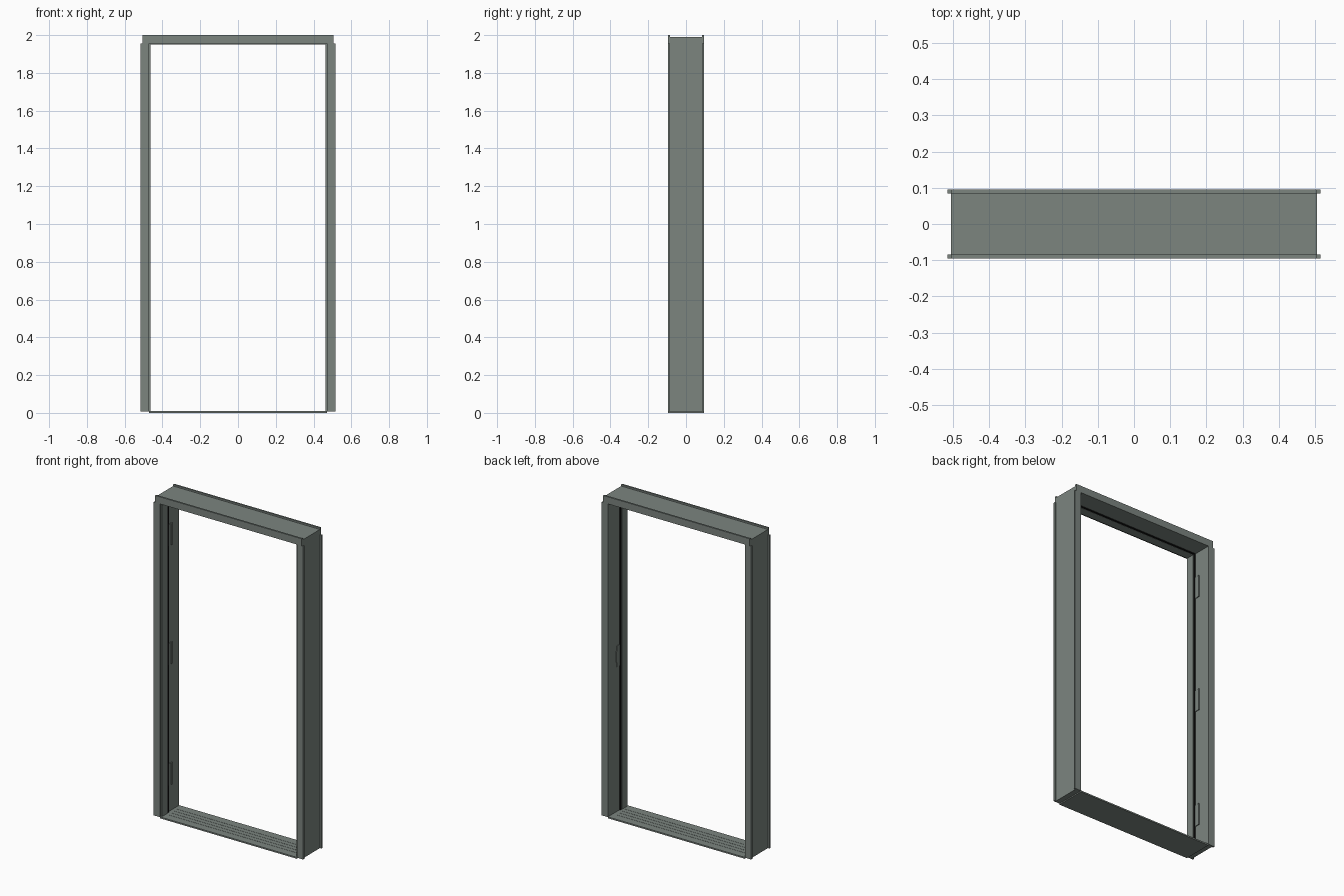
import bpy
import bmesh
from mathutils import Vector

old = bpy.data.objects.get("Cube")
if old:
    bpy.data.objects.remove(old, do_unlink=True)


def make_material(name, rgb):
    mat = bpy.data.materials.new(name)
    mat.use_nodes = True
    mat.diffuse_color = (*rgb, 1)
    mat.node_tree.nodes["Principled BSDF"].inputs["Base Color"].default_value = (*rgb, 1)
    return mat


paint = make_material("grey_green_paint", (0.2, 0.233, 0.213))
rubber = make_material("black_rubber", (0.008, 0.008, 0.008))


def add_object(name, bm, mat):
    bmesh.ops.recalc_face_normals(bm, faces=bm.faces)
    mesh = bpy.data.meshes.new(name)
    bm.to_mesh(mesh)
    bm.free()
    mesh.materials.append(mat)
    obj = bpy.data.objects.new(name, mesh)
    bpy.context.collection.objects.link(obj)


def extrude_profile(name, points, direction):
    bm = bmesh.new()
    face = bm.faces.new([bm.verts.new(p) for p in points])
    made = bmesh.ops.extrude_face_region(bm, geom=[face], use_keep_orig=True)
    moved = [g for g in made["geom"] if isinstance(g, bmesh.types.BMVert)]
    bmesh.ops.translate(bm, verts=moved, vec=Vector(direction))
    add_object(name, bm, paint)


def box(name, low, high, mat=paint):
    bm = bmesh.new()
    bmesh.ops.create_cube(bm, size=1)
    for v in bm.verts:
        v.co = [(a + b) / 2 + c * (b - a) for a, b, c in zip(low, high, v.co)]
    add_object(name, bm, mat)


def side_box(name, side, u0, u1, y0, y1, z0, z1, mat=paint):
    # Box on one jamb, measured outward from the centre line
    x0, x1 = sorted((side * u0, side * u1))
    box(name, (x0, y0, z0), (x1, y1, z1), mat)


# Shared frame section: outward distance and depth (flanges and web)
OUT, WEB, INNER, STOP = 0.515, 0.505, 0.471, 0.463
DEPTH, FLANGE, REBATE, SEAL = 0.095, 0.084, -0.03, -0.018
section = [
    (OUT, -DEPTH), (OUT, -FLANGE), (WEB, -FLANGE), (WEB, FLANGE),
    (OUT, FLANGE), (OUT, DEPTH), (INNER, DEPTH), (INNER, -DEPTH),
]
SILL = 0.007
HEAD = 2.0 - OUT
SOFFIT = HEAD + INNER
STOP_TOP = SOFFIT - 0.005

# Side jambs with door stops, and rubber seals behind the stops
for name, side in (("left", 1), ("right", -1)):
    extrude_profile(name + "_jamb", [(side * u, y, SILL) for u, y in section],
                    (0, 0, SOFFIT - SILL))
    side_box(name + "_stop", side, STOP, INNER, -FLANGE, REBATE, SILL, SOFFIT)
    side_box(name + "_seal", side, STOP + 0.001, INNER, REBATE, SEAL, SILL, SOFFIT, rubber)

# Header with its stop and seal
extrude_profile("header", [(-WEB, y, HEAD + u) for u, y in section], (2 * WEB, 0, 0))
box("header_stop", (-STOP, -FLANGE, STOP_TOP), (STOP, REBATE, SOFFIT))
box("header_seal", (-STOP, REBATE, STOP_TOP + 0.001), (STOP, SEAL, SOFFIT), rubber)

# Threshold with fine tread ribs
box("threshold", (-INNER, -DEPTH, 0), (INNER, DEPTH, SILL + 0.002))
for i in range(4):
    y = -0.045 + i * 0.03
    box(f"tread_rib_{i + 1}", (-0.45, y - 0.002, SILL), (0.45, y + 0.002, SILL + 0.003))

# Hinge leaves and knuckles on the right jamb
for i, z in enumerate((0.24, 0.99, 1.73)):
    z0, z1 = z - 0.068, z + 0.068
    side_box(f"hinge_leaf_{i + 1}", -1, INNER - 0.004, INNER, SEAL, 0.009, z0, z1)
    side_box(f"hinge_knuckle_{i + 1}", -1, INNER - 0.008, INNER, 0.009, 0.017, z0, z1)

# Latch strike on the left jamb: plate and lip
side_box("strike_plate", 1, INNER - 0.003, INNER, SEAL, 0.009, 0.91, 1.04)
side_box("strike_lip", 1, INNER - 0.006, INNER, 0.009, 0.017, 0.94, 1.01)
